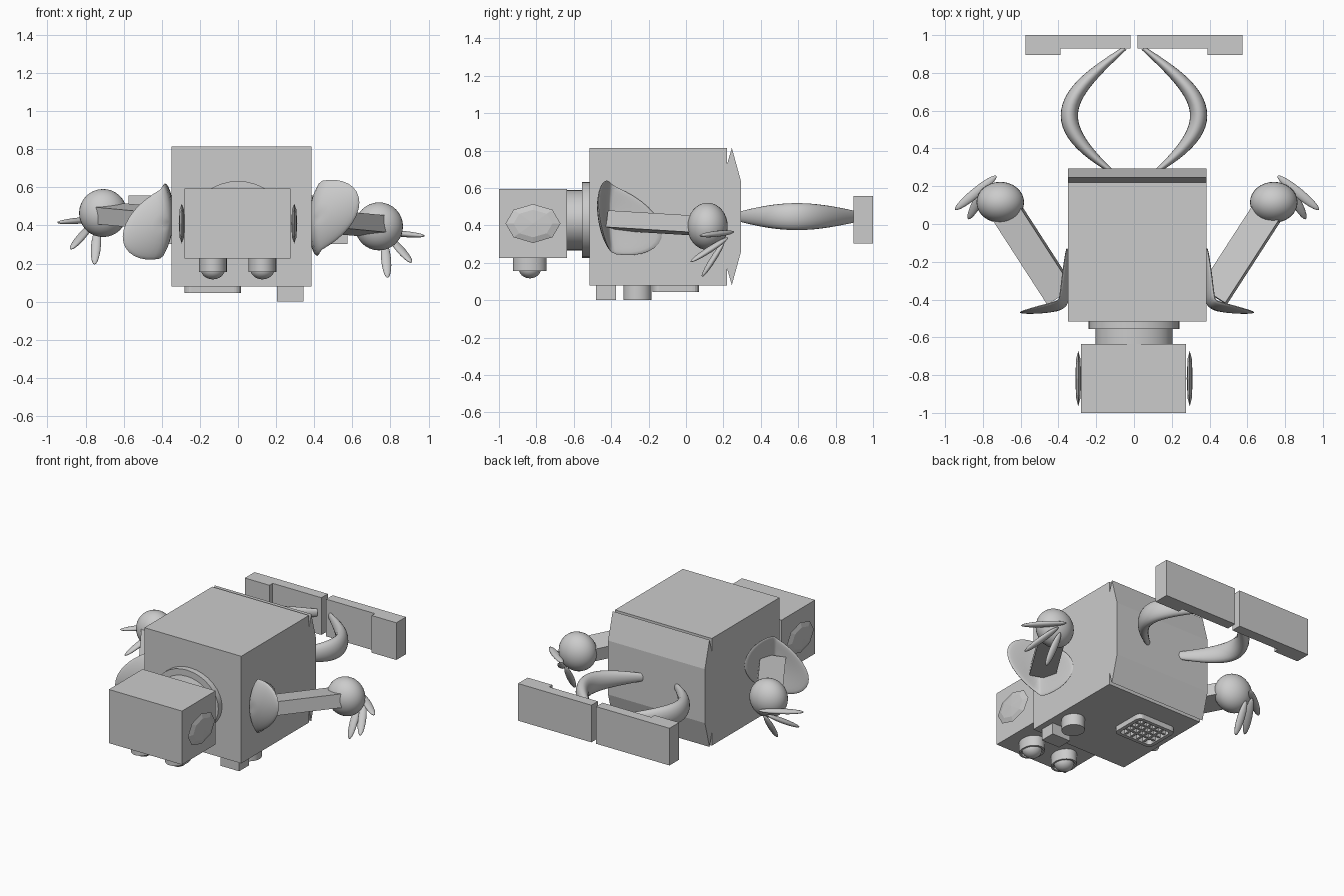
import bpy, bmesh, math
from mathutils import Vector, Matrix

old = bpy.data.objects.get("Cube")
if old:
    bpy.data.objects.remove(old)

grey = bpy.data.materials.new("plain grey")
grey.use_nodes = True
grey.diffuse_color = (0.6, 0.6, 0.6, 1)
grey.node_tree.nodes["Principled BSDF"].inputs["Base Color"].default_value = (0.6, 0.6, 0.6, 1)


def finish(name, bm, smooth=False):
    bmesh.ops.recalc_face_normals(bm, faces=bm.faces[:])
    mesh = bpy.data.meshes.new(name)
    bm.to_mesh(mesh)
    bm.free()
    mesh.materials.append(grey)
    ob = bpy.data.objects.new(name, mesh)
    bpy.context.scene.collection.objects.link(ob)
    if smooth:
        bpy.context.view_layer.objects.active = ob
        bpy.ops.object.select_all(action='DESELECT')
        ob.select_set(True)
        bpy.ops.object.shade_smooth_by_angle(angle=math.radians(40))
    return ob


def box(name, x, y, z, corner=0):
    """Box given by its ranges, optionally with rounded vertical edges."""
    bm = bmesh.new()
    bmesh.ops.create_cube(bm, size=1)
    for v in bm.verts:
        v.co = [(r[0] + r[1]) / 2 + c * (r[1] - r[0]) for r, c in zip((x, y, z), v.co)]
    if corner:
        edges = [e for e in bm.edges if abs(e.verts[0].co.z - e.verts[1].co.z) > 0.001]
        bmesh.ops.bevel(bm, geom=edges, offset=corner, segments=4, profile=0.5, affect='EDGES')
    return finish(name, bm)


def cylinder(name, centre, rx, ry, depth, along_y=False, hole=0):
    """Elliptical cylinder; hole is the share of the radius left open."""
    bm = bmesh.new()
    if hole:
        bmesh.ops.create_circle(bm, segments=32, radius=1)
        outer = bm.edges[:]
        inner = bmesh.ops.create_circle(bm, segments=32, radius=hole)["verts"]
        inner_edges = list({e for v in inner for e in v.link_edges})
        ring = bmesh.ops.bridge_loops(bm, edges=outer + inner_edges)["faces"]
        top = bmesh.ops.extrude_face_region(bm, geom=ring)["geom"]
        top = {v for v in top if isinstance(v, bmesh.types.BMVert)}
        for v in bm.verts:
            v.co.z = 0.5 if v in top else -0.5
    else:
        bmesh.ops.create_cone(bm, cap_ends=True, segments=32, radius1=1, radius2=1, depth=1)
    turn = Matrix.Rotation(math.pi / 2, 4, 'X') if along_y else Matrix.Identity(4)
    bm.transform(Matrix.Translation(centre) @ turn @ Matrix.Diagonal((rx, ry, depth, 1)))
    return finish(name, bm, True)


def ellipsoid(name, centre, radii, segments=32, rings=16, turn=None, smooth=True):
    bm = bmesh.new()
    bmesh.ops.create_uvsphere(bm, u_segments=segments, v_segments=rings, radius=1)
    bm.transform(Matrix.Translation(centre) @ (turn or Matrix.Identity(4)) @ Matrix.Diagonal((*radii, 1)))
    return finish(name, bm, smooth)


def aim(a, b):
    """Rotation taking z onto the line from a to b."""
    return (Vector(b) - Vector(a)).to_track_quat('Z', 'Y').to_matrix().to_4x4()


# Torso, with the pelvis as an extruded profile
box("torso", (-0.35, 0.385), (-0.515, 0.22), (0.08, 0.815))
bm = bmesh.new()
half = [(0.2, 0.28), (0.22, 0.28), (0.245, 0.367), (0.295, 0.185)]
loop = half + [(y, -z) for y, z in reversed(half)]
face = bm.faces.new([bm.verts.new((-0.35, y, 0.448 + z)) for y, z in loop])
ext = bmesh.ops.extrude_face_region(bm, geom=[face])["geom"]
bmesh.ops.translate(bm, vec=(0.735, 0, 0), verts=[v for v in ext if isinstance(v, bmesh.types.BMVert)])
finish("pelvis", bm)

# Neck and head
cylinder("neck_collar", (0, -0.535, 0.43), 0.24, 0.203, 0.04, True)
cylinder("neck", (0, -0.59, 0.428), 0.203, 0.162, 0.11, True)
box("head", (-0.28, 0.275), (-1, -0.635), (0.227, 0.595))
for side, label in ((1, "left"), (-1, "right")):
    ellipsoid(label + "_ear", (0.295 * side, -0.818, 0.41), (0.147, 0.104, 0.016), 8, 4,
              Matrix.Rotation(math.pi / 2, 4, 'Y') @ Matrix.Rotation(math.pi / 2, 4, 'Z'), False)
    eye = 0.13 * side - 0.002
    cylinder(label + "_eye_rim", (eye, -0.835, 0.195), 0.073, 0.09, 0.08, hole=0.85)
    cylinder(label + "_eye_base", (eye, -0.835, 0.2), 0.068, 0.08, 0.06)
    ellipsoid(label + "_eye", (eye, -0.835, 0.17), (0.063, 0.06, 0.053))

# Chest details: button block, round knob and grille
box("chest_block", (0.205, 0.345), (-0.48, -0.375), (0.002, 0.1))
cylinder("chest_knob", (0.275, -0.26, 0.051), 0.07, 0.075, 0.098)
frame = box("grille_frame", (-0.28, 0.015), (-0.18, 0.07), (0.045, 0.085), 0.035)
cutter = box("grille_cutter", (-0.255, -0.01), (-0.155, 0.045), (0, 0.079), 0.02)
cutter.hide_render = True
cutter.hide_viewport = True
cut = frame.modifiers.new("opening", 'BOOLEAN')
cut.operation = 'DIFFERENCE'
cut.object = cutter
for i in range(1, 5):
    x = -0.255 + 0.049 * i
    box("grille_bar_%d" % i, (x - 0.008, x + 0.008), (-0.16, 0.05), (0.052, 0.08))
for i in range(1, 4):
    y = -0.155 + 0.05 * i
    box("grille_crossbar_%d" % i, (-0.26, -0.005), (y - 0.008, y + 0.008), (0.054, 0.08))

# Arms: the right arm is the left one turned half way round the body axis
pivot = Matrix.Translation((0.016, 0, 0.43))
half_turn = pivot @ Matrix.Rotation(math.pi, 4, 'Y') @ pivot.inverted()


def soft(u):
    return (u + math.sqrt(u * u + 0.03)) / 2


for label, place in (("left", Matrix.Identity(4)), ("right", half_turn)):
    # Shoulder guard: a thin disc folded around the corner of the arm
    bm = bmesh.new()
    bmesh.ops.create_uvsphere(bm, u_segments=36, v_segments=16, radius=1)
    for v in bm.verts:
        u, w, t = v.co
        n = Vector((soft(-u), soft(u), 0)).normalized()
        v.co = Vector((0.385 + 0.25 * soft(u), -0.445 + 0.29 * soft(-u) - 0.025 * u,
                       0.44 + 0.183 * w + 0.08 * u)) + n * (0.022 * t + 0.03 * w * w)
    bm.transform(place)
    finish(label + "_shoulder_guard", bm, True)

    a, b = Vector((0.42, -0.38, 0.425)), Vector((0.74, 0.115, 0.395))
    along = (b - a).normalized()
    across = along.cross(Vector((0, 0, 1))).normalized()
    basis = Matrix((across, along, across.cross(along))).transposed().to_4x4()
    bm = bmesh.new()
    bmesh.ops.create_cube(bm, size=1)
    bm.transform(place @ Matrix.Translation((a + b) / 2) @ basis
                 @ Matrix.Rotation(math.radians(-8), 4, 'Y')
                 @ Matrix.Diagonal((0.16, (b - a).length, 0.09, 1)))
    finish(label + "_arm", bm)

    # Hand and three fingers
    hand = place @ b
    ellipsoid(label + "_hand", hand, (0.126, 0.108, 0.126))
    side = 1 if label == "left" else -1
    fingers = [((0.02, 0.14, -0.03), (0.24, -0.04, -0.05)),
               ((0.06, 0.11, -0.06), (0.17, -0.09, -0.19)),
               ((0.03, 0.09, -0.08), (0.045, -0.03, -0.27))]
    for i, (p, q) in enumerate(fingers):
        p, q = [hand + Vector((c[0] * side, c[1], c[2])) for c in (p, q)]
        ellipsoid("%s_finger_%d" % (label, i + 1), (p + q) / 2,
                  (0.026, 0.016, (q - p).length / 2), 16, 10, aim(p, q))

# Legs: bowed tapering horns, and feet with a thick outer block
for side, label in ((1, "left"), (-1, "right")):
    bm = bmesh.new()
    rings = []
    for i in range(25):
        f = i / 24
        y = 0.28 + 0.65 * f
        bow = math.sin(math.pi * f ** 0.95)
        x = 0.12 - 0.07 * f + 0.255 * bow
        slim, tall = 0.012 + 0.034 * bow, 0.025 + 0.047 * bow
        slope = 0.8 * math.cos(math.pi * f)
        n = Vector((1, -slope, 0)).normalized()
        rings.append([bm.verts.new(Vector((x, y, 0.447 + tall * math.sin(t))) + n * slim * math.cos(t))
                      for t in (2 * math.pi * k / 20 for k in range(20))])
    for r, s in zip(rings, rings[1:]):
        for k in range(20):
            bm.faces.new((r[k], r[k - 1], s[k - 1], s[k]))
    bm.faces.new(rings[0])
    bm.faces.new(rings[-1])
    bm.transform(Matrix.Diagonal((side, 1, 1, 1)))
    finish(label + "_leg", bm, True)
    box(label + "_foot", sorted((0.018 * side, 0.575 * side)), (0.93, 1), (0.302, 0.557))
    box(label + "_foot_block", sorted((0.388 * side, 0.575 * side)), (0.895, 0.94), (0.302, 0.557))
